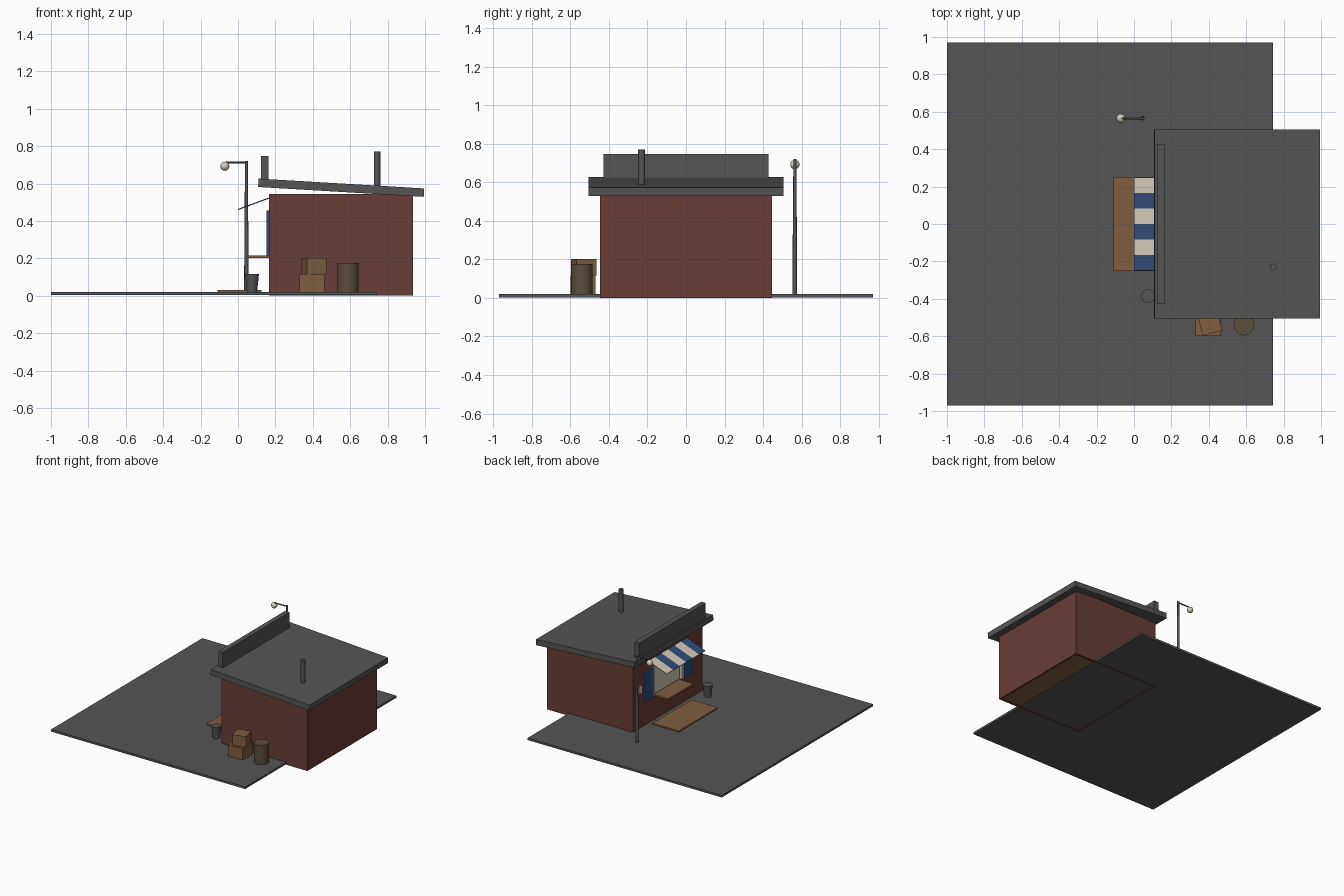
import bpy, bmesh, math
from mathutils import Matrix, Vector

cube = bpy.data.objects.get("Cube")
if cube:
    bpy.data.objects.remove(cube)


def material(name, rgb):
    m = bpy.data.materials.new(name)
    m.use_nodes = True
    m.diffuse_color = (*rgb, 1)
    m.node_tree.nodes["Principled BSDF"].inputs["Base Color"].default_value = (*rgb, 1)
    return m


GREY = material("dark grey", (0.09, 0.09, 0.09))
RED = material("brick red", (0.14, 0.047, 0.039))
WOOD = material("wood", (0.215, 0.112, 0.05))
BLUE = material("blue", (0.031, 0.075, 0.185))
CREAM = material("cream", (0.66, 0.6, 0.49))
RUST = material("dull brown", (0.105, 0.074, 0.045))


def finish(name, bm, mats, smooth=False):
    mesh = bpy.data.meshes.new(name)
    bm.to_mesh(mesh)
    bm.free()
    for m in mats:
        mesh.materials.append(m)
    obj = bpy.data.objects.new(name, mesh)
    bpy.context.collection.objects.link(obj)
    if smooth:
        bpy.ops.object.select_all(action="DESELECT")
        obj.select_set(True)
        bpy.context.view_layer.objects.active = obj
        bpy.ops.object.shade_smooth_by_angle(angle=math.radians(40))
    return obj


def box(name, mat, x, y, z, turn=None):
    """Box from (min, max) ranges, optionally turned about its own centre."""
    bm = bmesh.new()
    centre = Vector([sum(r) / 2 for r in (x, y, z)])
    size = [r[1] - r[0] for r in (x, y, z)]
    rot = turn if turn else Matrix.Identity(4)
    bmesh.ops.create_cube(bm, size=1, matrix=Matrix.Translation(centre) @ rot @ Matrix.Diagonal((*size, 1)))
    return finish(name, bm, [mat])


def rod(name, mat, start, end, r1, r2=None, sides=16):
    """Round bar or cone section between two points."""
    a, b = Vector(start), Vector(end)
    spin = (b - a).to_track_quat("Z", "Y").to_matrix().to_4x4()
    bm = bmesh.new()
    bmesh.ops.create_cone(bm, cap_ends=True, segments=sides, radius1=r1, radius2=r1 if r2 is None else r2,
                          depth=(b - a).length, matrix=Matrix.Translation((a + b) / 2) @ spin)
    return finish(name, bm, [mat], True)


# Ground and doorstep boards
box("ground", GREY, (-1, 0.743), (-0.97, 0.97), (0.003, 0.02))
box("step_board", WOOD, (-0.11, 0.125), (-0.25, 0.25), (0.02, 0.03))

# Walls, with a serving window in the -x wall
X0, X1, Y, TOP, T = 0.165, 0.935, 0.445, 0.545, 0.014
WIN, SILL, HEAD = 0.19, 0.215, 0.455
box("back_wall", RED, (X1 - T, X1), (-Y, Y), (0, TOP))
for side, s in (("right", -1), ("left", 1)):
    box(side + "_end_wall", RED, (X0, X1), sorted((s * Y, s * (Y - T))), (0, TOP))
    box(side + "_window_wall", RED, (X0, X0 + T), sorted((s * WIN, s * Y)), (0, TOP))
    box(side + "_shutter", BLUE, (0.152, X0), sorted((s * 0.2, s * 0.305)), (SILL, HEAD))
    box(side + "_window_jamb", CREAM, (0.158, X0 + T), sorted((s * 0.175, s * 0.2)), (SILL, HEAD))
box("wall_below_window", RED, (X0, X0 + T), (-WIN, WIN), (0, SILL))
box("wall_above_window", RED, (X0, X0 + T), (-WIN, WIN), (HEAD, TOP))
box("floor", WOOD, (X0 + T, X1 - T), (T - Y, Y - T), (0.006, 0.022))
box("window_panel", CREAM, (0.195, 0.203), (-0.21, 0.21), (0.2, 0.47))
box("counter", WOOD, (0.045, X0 + T), (-0.16, 0.16), (0.203, 0.216))
box("notice", CREAM, (0.159, X0), (0.33, 0.375), (0.3, 0.36))

# Sloping roof, parapet and chimney
tilt = Matrix.Rotation(math.radians(3.4), 4, "Y")
box("roof", GREY, (0.108, 0.995), (-0.505, 0.505), (0.555, 0.6), tilt)
box("parapet", GREY, (0.122, 0.162), (-0.427, 0.427), (0.6, 0.748))
rod("chimney", GREY, (0.744, -0.23, 0.57), (0.744, -0.23, 0.77), 0.018)

# Striped awning: one strip per stripe, alternating materials
bm = bmesh.new()
STRIPES, HALF = 6, 0.248
rows = []
for i in range(STRIPES + 1):
    y = HALF - 2 * HALF * i / STRIPES
    rows.append([bm.verts.new((0, y, 0.461)), bm.verts.new((X0, y, 0.522))])
for i, (a, b) in enumerate(zip(rows, rows[1:])):
    bm.faces.new((a[0], b[0], b[1], a[1])).material_index = i % 2
awning = finish("awning", bm, [CREAM, BLUE])
thick = awning.modifiers.new("thickness", "SOLIDIFY")
thick.thickness = 0.006
thick.offset = 0

# Street lamp
LX, LY = 0.045, 0.565
rod("lamp_post_base", GREY, (LX, LY, 0.02), (LX, LY, 0.36), 0.012, 0.011)
rod("lamp_post", GREY, (LX, LY, 0.36), (LX, LY, 0.72), 0.01, 0.008)
rod("lamp_arm", GREY, (LX, LY, 0.712), (-0.07, LY, 0.712), 0.005)
bm = bmesh.new()
bmesh.ops.create_uvsphere(bm, u_segments=16, v_segments=10, radius=0.024,
                          matrix=Matrix.Translation((-0.07, LY, 0.692)))
finish("lamp_globe", bm, [CREAM], True)

# Bucket, barrel and crates
rod("bucket", GREY, (0.075, -0.385, 0.02), (0.075, -0.385, 0.115), 0.027, 0.037, 20)
rod("barrel", RUST, (0.588, -0.54, 0.02), (0.588, -0.54, 0.176), 0.056, sides=24)
box("lower_crate", WOOD, (0.33, 0.462), (-0.6, -0.47), (0.02, 0.115))
box("upper_crate", WOOD, (0.352, 0.46), (-0.585, -0.477), (0.115, 0.202),
    Matrix.Rotation(math.radians(15), 4, "Z"))
